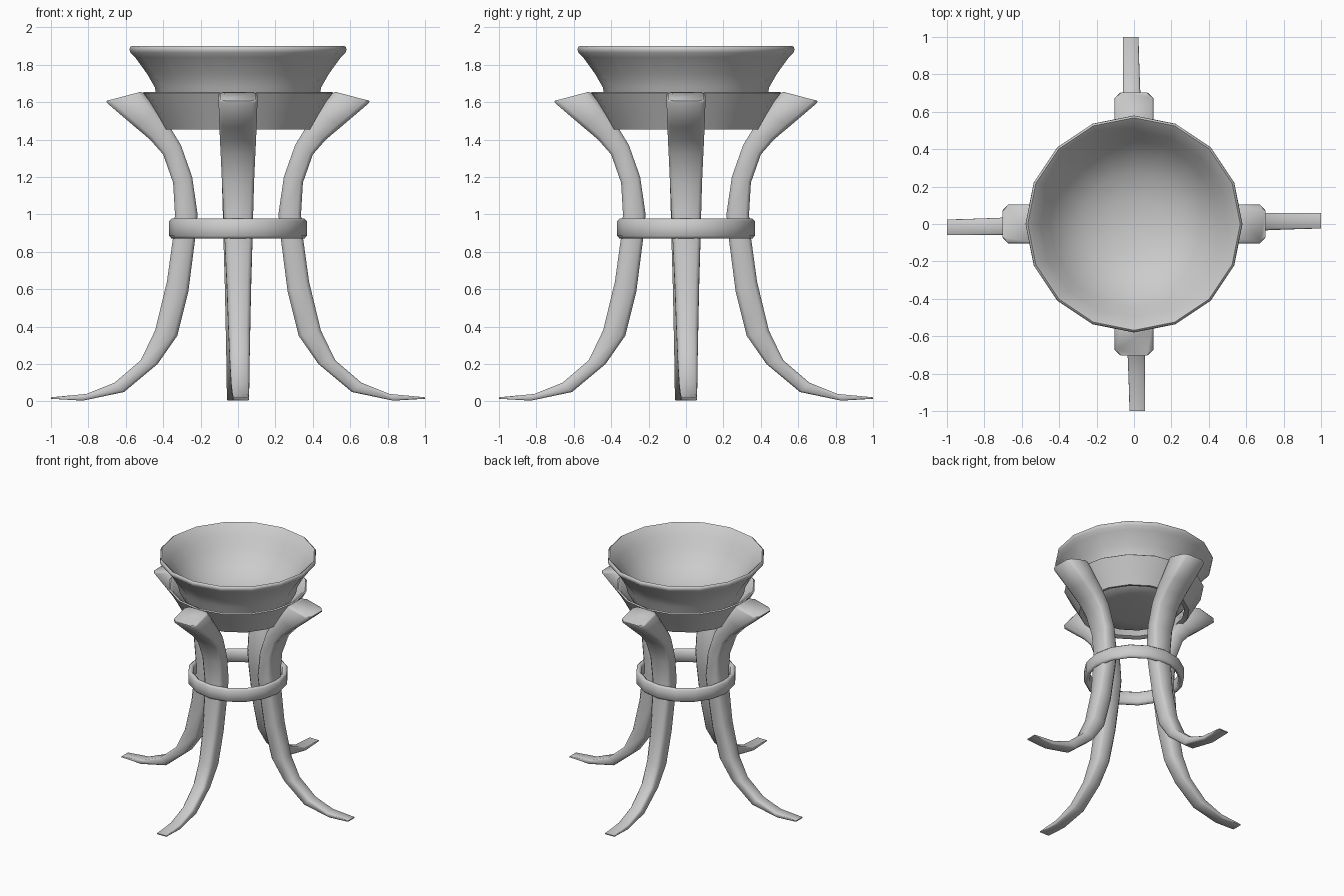
import bpy, bmesh
from math import sin, cos, pi

if "Cube" in bpy.data.objects:
    bpy.data.objects.remove(bpy.data.objects["Cube"])

SIDES = 16


def finish(name, bm, angle=1.1):
    bmesh.ops.recalc_face_normals(bm, faces=bm.faces)
    me = bpy.data.meshes.new(name)
    bm.to_mesh(me)
    bm.free()
    ob = bpy.data.objects.new(name, me)
    bpy.context.collection.objects.link(ob)
    bpy.ops.object.select_all(action='DESELECT')
    ob.select_set(True)
    bpy.context.view_layer.objects.active = ob
    bpy.ops.object.shade_smooth_by_angle(angle=angle)
    return ob


def lathe(name, profile, closed):
    """Spin an (r, z) profile; open profiles start and end on the axis."""
    bm = bmesh.new()
    rings = []
    for r, z in profile:
        if r == 0:
            rings.append([bm.verts.new((0, 0, z))] * SIDES)
        else:
            rings.append([bm.verts.new((r * cos(2 * pi * i / SIDES),
                                        r * sin(2 * pi * i / SIDES), z))
                          for i in range(SIDES)])
    pairs = list(zip(rings, rings[1:]))
    if closed:
        pairs.append((rings[-1], rings[0]))
    for a, b in pairs:
        for i in range(SIDES):
            j = (i + 1) % SIDES
            bm.faces.new(list(dict.fromkeys((a[i], a[j], b[j], b[i]))))
    return finish(name, bm)


# Bowl with flared rim
lathe("bowl", [(0, 1.48), (0.20, 1.48), (0.34, 1.495), (0.40, 1.56),
               (0.435, 1.63), (0.445, 1.68), (0.485, 1.75), (0.55, 1.84),
               (0.575, 1.865), (0.58, 1.88), (0.578, 1.893), (0.568, 1.90),
               (0.55, 1.885), (0.50, 1.825), (0.45, 1.75), (0.38, 1.67),
               (0.28, 1.60), (0.15, 1.56), (0, 1.545)], False)

# Collar that holds the bowl
lathe("collar", [(0.39, 1.457), (0.405, 1.455), (0.45, 1.54), (0.505, 1.635),
                 (0.512, 1.648), (0.503, 1.655), (0.485, 1.645),
                 (0.42, 1.55), (0.37, 1.465)], True)

# Band around the legs
lathe("leg_band", [(0.355, 0.87), (0.368, 0.885), (0.368, 0.965),
                   (0.355, 0.977), (0.345, 0.977), (0.33, 0.965),
                   (0.33, 0.885), (0.345, 0.87)], True)

# Leg stations: outer x, z, inner x, z, half width, sideways shift
STATIONS = [
    (1.00, 0.022, 1.00, 0.014, 0.042, 0.018),
    (0.81, 0.04, 0.83, 0.004, 0.044, 0.015),
    (0.66, 0.10, 0.61, 0.05, 0.048, 0.012),
    (0.52, 0.22, 0.43, 0.20, 0.053, 0.009),
    (0.443, 0.38, 0.325, 0.35, 0.058, 0.007),
    (0.38, 0.64, 0.265, 0.59, 0.065, 0.005),
    (0.347, 0.88, 0.229, 0.87, 0.075, 0.003),
    (0.337, 1.00, 0.216, 1.00, 0.079, 0.002),
    (0.347, 1.17, 0.245, 1.20, 0.086, 0.0),
    (0.40, 1.32, 0.305, 1.37, 0.093, 0.0),
    (0.47, 1.40, 0.36, 1.46, 0.097, 0.0),
    (0.55, 1.467, 0.43, 1.55, 0.100, 0.0),
    (0.70, 1.595, 0.505, 1.648, 0.104, 0.0),
    (0.703, 1.607, 0.52, 1.655, 0.096, 0.0),
]


def leg(name, turn):
    bm = bmesh.new()
    rings = []
    for xo, zo, xi, zi, w, s in STATIONS:
        depth = ((xo - xi) ** 2 + (zo - zi) ** 2) ** 0.5
        c = min(0.028, depth * 0.16)
        f = c / depth
        ring = []
        # chamfered rectangle section
        for t, y in ((0, -w + c), (0, w - c), (f, w), (1 - f, w),
                     (1, w - c), (1, -w + c), (1 - f, -w), (f, -w)):
            x, z, y = xo + (xi - xo) * t, zo + (zi - zo) * t, y + s
            ring.append(bm.verts.new((x * cos(turn) - y * sin(turn),
                                      x * sin(turn) + y * cos(turn), z)))
        rings.append(ring)
    for a, b in zip(rings, rings[1:]):
        for i in range(8):
            j = (i + 1) % 8
            bm.faces.new((a[i], a[j], b[j], b[i]))
    bm.faces.new(rings[0])
    bm.faces.new(rings[-1])
    return finish(name, bm)


# Four splayed legs
for k, side in enumerate(("right", "back", "left", "front")):
    leg(side + "_leg", k * pi / 2)
